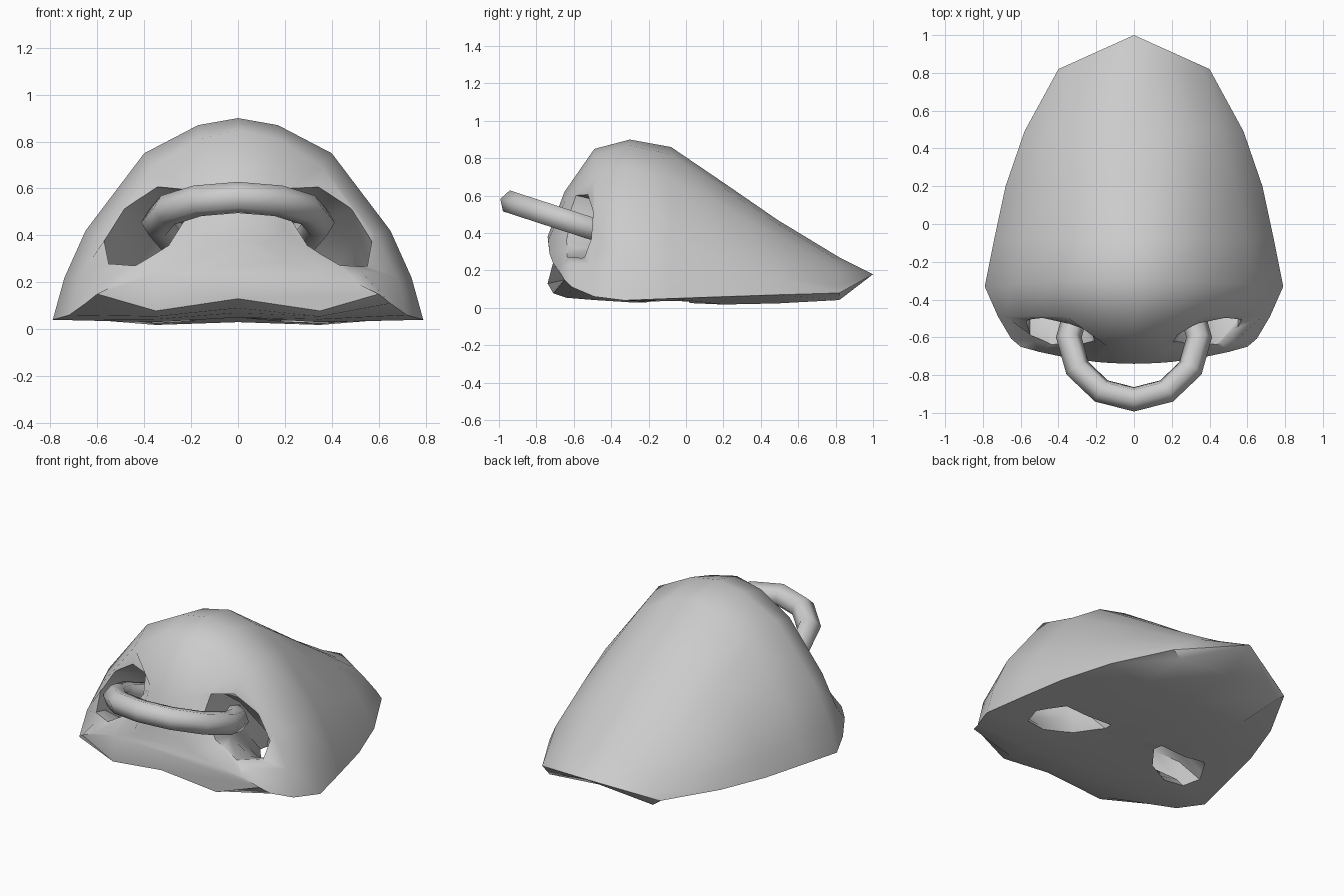
import bpy, bmesh, math
from mathutils import Vector, Matrix

cube = bpy.data.objects.get("Cube")
if cube:
    bpy.data.objects.remove(cube, do_unlink=True)

grey = bpy.data.materials.new("plain grey")
grey.use_nodes = True
colour = (0.6, 0.6, 0.6, 1)
grey.diffuse_color = colour
grey.node_tree.nodes["Principled BSDF"].inputs["Base Color"].default_value = colour


def make_object(name, bm):
    bmesh.ops.recalc_face_normals(bm, faces=bm.faces[:])
    mesh = bpy.data.meshes.new(name)
    bm.to_mesh(mesh)
    bm.free()
    mesh.materials.append(grey)
    obj = bpy.data.objects.new(name, mesh)
    bpy.context.collection.objects.link(obj)
    return obj


def loft(name, rings, closed=False):
    """Skin a list of point rings; a one-point ring becomes a tip."""
    bm = bmesh.new()
    loops = [[bm.verts.new(p) for p in ring] for ring in rings]
    for a, b in zip(loops, loops[1:] + (loops[:1] if closed else [])):
        n = len(a)
        for i in range(n):
            j = (i + 1) % n
            if len(b) == 1:
                bm.faces.new((a[i], a[j], b[0]))
            else:
                bm.faces.new((a[i], a[j], b[j], b[i]))
    if not closed:
        bm.faces.new(loops[0])
        if len(loops[-1]) > 1:
            bm.faces.new(loops[-1])
    return make_object(name, bm)


# Muzzle cross-sections: y, sweep back towards the sides, base height, half outline (x, z)
sections = [
    (-.74, .25, .13, [(0, .38), (.12, .36), (.2, .29), (.34, .24), (.5, .2), (.6, .15)]),
    (-.65, .1, .09, [(0, .62), (.14, .57), (.2, .43), (.34, .32), (.53, .24), (.65, .11)]),
    (-.49, 0, .07, [(0, .85), (.17, .81), (.36, .69), (.58, .41), (.68, .22), (.72, .06)]),
    (-.3, -.05, .05, [(0, .9), (.17, .87), (.4, .75), (.65, .42), (.74, .22), (.79, .04)]),
    (-.08, 0, .05, [(0, .86), (.18, .82), (.38, .69), (.6, .4), (.7, .2), (.74, .05)]),
    (.2, 0, .03, [(0, .67), (.18, .64), (.36, .54), (.54, .34), (.63, .18), (.68, .06)]),
    (.49, 0, .04, [(0, .47), (.17, .45), (.33, .38), (.46, .26), (.54, .16), (.58, .07)]),
    (.82, 0, .07, [(0, .27), (.1, .25), (.2, .22), (.28, .18), (.36, .12), (.4, .08)]),
]
rings = []
for y, sweep, base, half in sections:
    under = [(.35, base * .6), (0, base), (-.35, base * .6)]
    outline = half + under + [(-x, z) for x, z in half[:0:-1]]
    rings.append([(x, y + sweep * x * x, z) for x, z in outline])
rings.append([(0, 1, .18)])
muzzle = loft("muzzle", rings)

# Nostril tunnels run from the front down through the underside
tunnel = [(-.85, .5, 1), (-.5, .42, 1), (-.3, .27, 1.05), (.02, -.08, 1.2)]
for side, label in ((1, "left"), (-1, "right")):
    path = []
    for y, z, size in tunnel:
        ring = []
        for k in range(8):
            a = math.tau * k / 8
            along, across = .23 * size * math.cos(a), .135 * size * math.sin(a)
            ring.append((side * (.39 + .7 * (along + across)), y, z + .7 * (across - along)))
        path.append(ring)
    cutter = loft(label + "_nostril_cutter", path)
    cutter.hide_render = True
    cutter.hide_viewport = True
    cut = muzzle.modifiers.new(label + " nostril", 'BOOLEAN')
    cut.operation = 'DIFFERENCE'
    cut.solver = 'EXACT'
    cut.object = cutter

# Bake the cuts and drop the cutters
bpy.context.view_layer.update()
graph = bpy.context.evaluated_depsgraph_get()
muzzle_mesh = bpy.data.meshes.new_from_object(muzzle.evaluated_get(graph))
muzzle.modifiers.clear()
muzzle.data = muzzle_mesh
for label in ("left", "right"):
    bpy.data.objects.remove(bpy.data.objects[label + "_nostril_cutter"], do_unlink=True)

# Ring through the nostrils, tipped up at the front
tilt = Matrix.Rotation(math.radians(-18), 4, 'X')
circles = []
for i in range(12):
    turn = Matrix.Rotation(math.tau * i / 12, 4, 'Z')
    circle = []
    for k in range(6):
        a = math.tau * k / 6
        p = tilt @ turn @ Vector((.345 + .068 * math.cos(a), 0, .068 * math.sin(a)))
        circle.append(p + Vector((0, -.6, .455)))
    circles.append(circle)
nose_ring = loft("nose_ring", circles, closed=True)

for obj, angle in ((muzzle, 50), (nose_ring, 65)):
    bpy.ops.object.select_all(action='DESELECT')
    obj.select_set(True)
    bpy.context.view_layer.objects.active = obj
    bpy.ops.object.shade_smooth_by_angle(angle=math.radians(angle))
